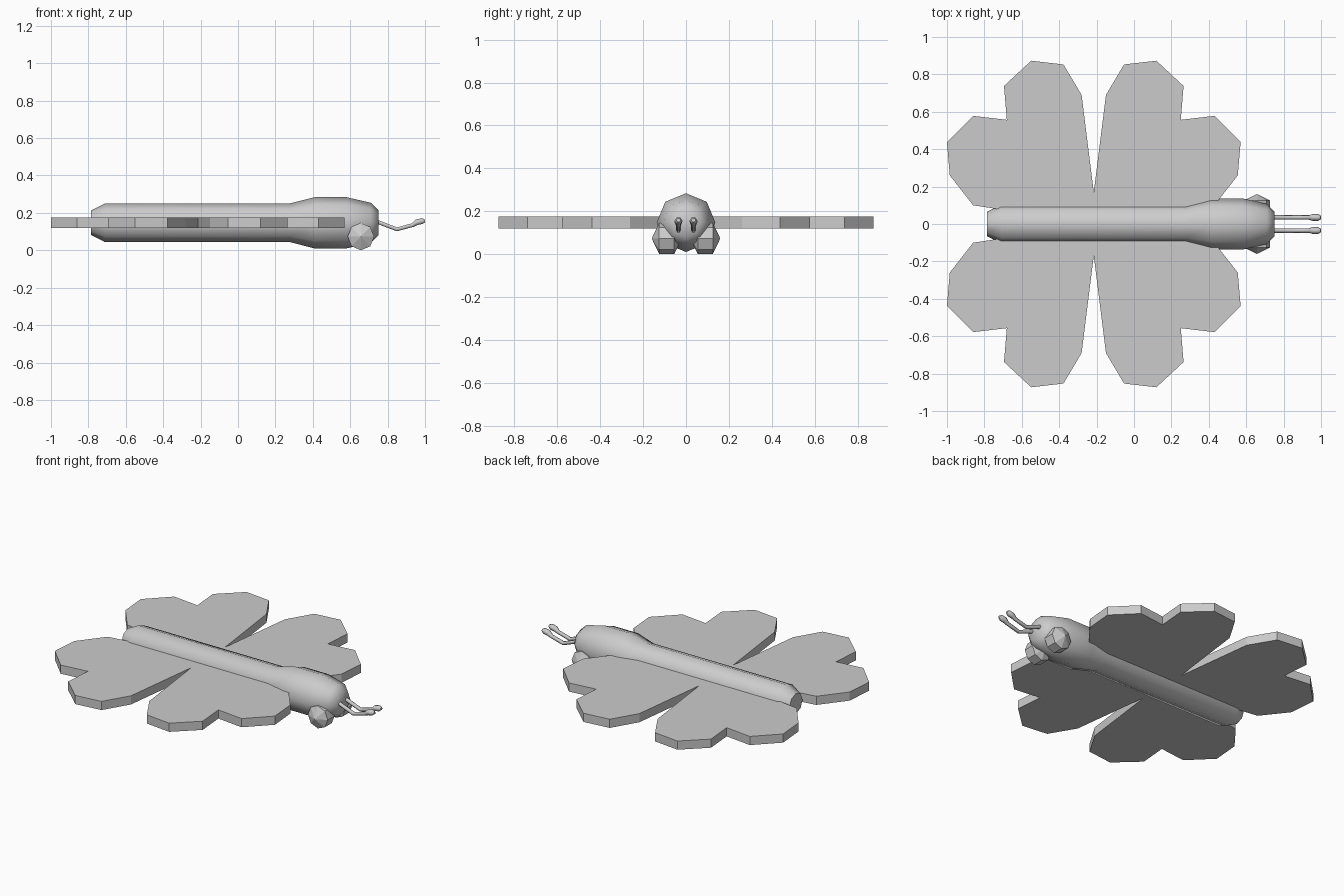
import bpy, bmesh
from math import cos, sin, pi, radians

if "Cube" in bpy.data.objects:
    bpy.data.objects.remove(bpy.data.objects["Cube"])

CZ = 0.147      # body axis height
AXIS_X = -0.215  # line between front and rear wings


def make_object(name, bm, smooth=None):
    bmesh.ops.recalc_face_normals(bm, faces=bm.faces)
    mesh = bpy.data.meshes.new(name)
    bm.to_mesh(mesh)
    bm.free()
    ob = bpy.data.objects.new(name, mesh)
    bpy.context.collection.objects.link(ob)
    if smooth is not None:
        bpy.ops.object.select_all(action='DESELECT')
        bpy.context.view_layer.objects.active = ob
        ob.select_set(True)
        bpy.ops.object.shade_smooth_by_angle(angle=radians(smooth))
    return ob


def lathe_x(name, profile, cy, cz, sides, smooth):
    """Revolve (x, radius) pairs about an axis parallel to x."""
    bm = bmesh.new()
    rings = [[bm.verts.new((x, cy + r * sin(2 * pi * i / sides), cz + r * cos(2 * pi * i / sides)))
              for i in range(sides)] for x, r in profile]
    for a, b in zip(rings, rings[1:]):
        for i in range(sides):
            j = (i + 1) % sides
            bm.faces.new((a[i], a[j], b[j], b[i]))
    bm.faces.new(rings[0])
    bm.faces.new(rings[-1])
    return make_object(name, bm, smooth)


# Body: octagonal tube with a thicker head
lathe_x("body", [(-0.785, 0.066), (-0.71, 0.104), (0.28, 0.104), (0.41, 0.137),
                 (0.58, 0.137), (0.71, 0.107), (0.75, 0.068)], 0, CZ, 8, 50)

# Wings: one heart outline, mirrored to the rear and to the other side
heart = [(AXIS_X, 0.17), (-0.15, 0.69), (-0.053, 0.853), (0.12, 0.873), (0.265, 0.738),
         (0.25, 0.557), (0.43, 0.578), (0.57, 0.438), (0.555, 0.26), (0.43, 0.10), (0.1, 0.05)]
outline = heart + [(2 * AXIS_X - x, y) for x, y in reversed(heart[1:])]
for side, label in ((1, "left"), (-1, "right")):
    bm = bmesh.new()
    face = bm.faces.new([bm.verts.new((x, side * y, 0.12)) for x, y in outline])
    top = bmesh.ops.extrude_face_region(bm, geom=[face])["geom"]
    bmesh.ops.translate(bm, vec=(0, 0, 0.056),
                        verts=[v for v in top if isinstance(v, bmesh.types.BMVert)])
    make_object("wings_" + label, bm)

    # Eye: low-poly ball with its poles pointing sideways
    bm = bmesh.new()
    bmesh.ops.create_uvsphere(bm, u_segments=8, v_segments=3, radius=1)
    for v in bm.verts:
        x, y, z = v.co
        v.co = (0.657 + 0.082 * x, side * (0.09 + 0.07 * z), 0.073 + 0.0843 * y)
    make_object("eye_" + label, bm, 20)

    # Antenna: bent feeler with a thicker tip
    path = [(0.70, 0.165, 1), (0.75, 0.15, 1), (0.85, 0.112, 1), (0.935, 0.135, 1),
            (0.955, 0.15, 1.5), (0.985, 0.156, 1.5), (0.999, 0.158, 0.8)]
    cu = bpy.data.curves.new("antenna_" + label, 'CURVE')
    cu.dimensions = '3D'
    cu.bevel_depth = 0.012
    cu.bevel_resolution = 1
    cu.use_fill_caps = True
    sp = cu.splines.new('POLY')
    sp.points.add(len(path) - 1)
    for p, (x, z, r) in zip(sp.points, path):
        p.co = (x, side * 0.035, z, 1)
        p.radius = r
    ob = bpy.data.objects.new("antenna_" + label, cu)
    bpy.context.collection.objects.link(ob)
